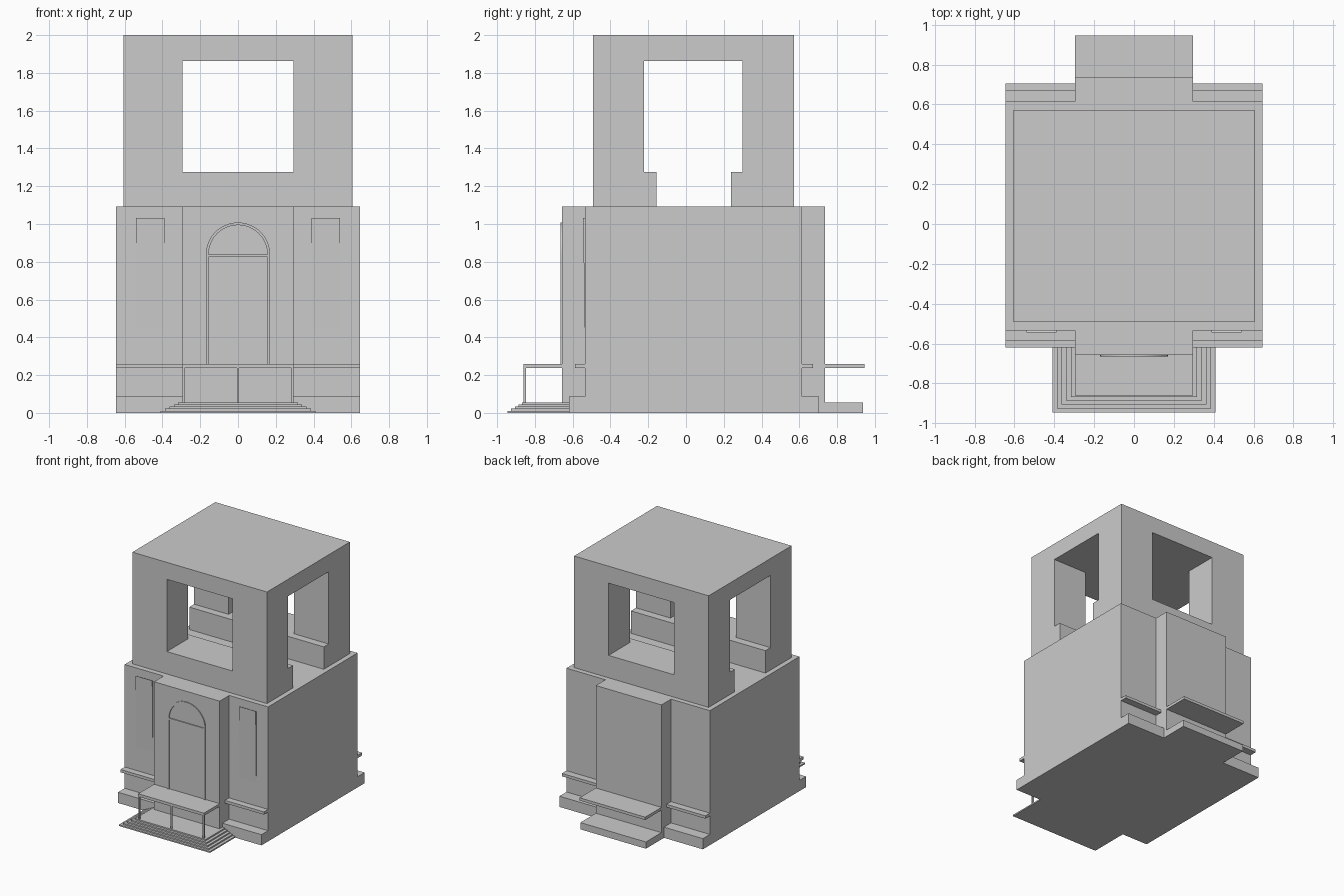
import bpy, bmesh, math
from mathutils import Vector

if "Cube" in bpy.data.objects:
    bpy.data.objects.remove(bpy.data.objects["Cube"])


def prism(name, pts, axis, lo, hi):
    """Extrude a 2D outline: axis 'x' takes (y, z), axis 'y' takes (x, z)."""
    bm = bmesh.new()
    if axis == 'x':
        verts = [bm.verts.new((lo, a, b)) for a, b in pts]
        step = Vector((hi - lo, 0, 0))
    else:
        verts = [bm.verts.new((a, lo, b)) for a, b in pts]
        step = Vector((0, hi - lo, 0))
    face = bm.faces.new(verts)
    ext = bmesh.ops.extrude_face_region(bm, geom=[face], use_keep_orig=True)
    moved = [g for g in ext['geom'] if isinstance(g, bmesh.types.BMVert)]
    bmesh.ops.translate(bm, vec=step, verts=moved)
    bmesh.ops.recalc_face_normals(bm, faces=bm.faces)
    mesh = bpy.data.meshes.new(name)
    bm.to_mesh(mesh)
    bm.free()
    obj = bpy.data.objects.new(name, mesh)
    bpy.context.collection.objects.link(obj)
    return obj


def box(name, x0, x1, y0, y1, z0, z1):
    return prism(name, [(x0, z0), (x1, z0), (x1, z1), (x0, z1)], 'y', y0, y1)


def cut(obj, cutter):
    mod = obj.modifiers.new("opening", 'BOOLEAN')
    mod.operation = 'DIFFERENCE'
    mod.solver = 'EXACT'
    mod.object = cutter
    cutter.hide_render = True
    cutter.hide_viewport = True
    cutter.display_type = 'WIRE'


FLOOR = 1.093     # top of the lower storey
BAY = 0.295       # half width of the central bay

# Lower storey: side profile with plinth and string course, front and back
front = [(-0.62, 0), (-0.62, 0.087), (-0.535, 0.087), (-0.535, 0.237),
         (-0.588, 0.237), (-0.588, 0.26), (-0.535, 0.26), (-0.535, FLOOR)]
back = [(0.614, FLOOR), (0.614, 0.26), (0.672, 0.26), (0.672, 0.237),
        (0.614, 0.237), (0.614, 0.087), (0.704, 0.087), (0.704, 0)]
prism("lower_storey", front + back, 'x', -0.645, 0.645)
box("central_bay", -BAY, BAY, -0.657, 0.737, 0, FLOOR)

# Upper storey: solid block with tunnels through both directions
upper = box("upper_storey", -0.605, 0.605, -0.492, 0.573, FLOOR, 2.0)
side_profile = [(-0.157, FLOOR - 0.05), (0.238, FLOOR - 0.05), (0.238, 1.275), (0.3, 1.275),
                (0.3, 1.862), (-0.222, 1.862), (-0.222, 1.275), (-0.157, 1.275)]
cut(upper, prism("side_opening_cutter", side_profile, 'x', -0.8, 0.8))
cut(upper, box("front_opening_cutter", -BAY, BAY, -0.8, 0.8, 1.275, 1.862))

# Back terrace slab and shelf
box("back_step", -BAY, BAY, 0.69, 0.936, 0, 0.055)
box("back_shelf", -BAY, BAY, 0.72, 0.945, 0.237, 0.26)

# Front steps, balcony slab and its thin posts
for i in range(5):
    hx = 0.409 - 0.023 * i
    box(f"front_step_{i + 1}", -hx, hx, -0.945 + 0.0195 * i, -0.615,
        0.011 * i, 0.011 * (i + 1))
box("front_balcony", -BAY, BAY, -0.86, -0.65, 0.237, 0.26)
for i, x in enumerate((-0.289, 0, 0.289)):
    box(f"balcony_post_{i + 1}", x - 0.006, x + 0.006, -0.859, -0.848, 0.05, 0.24)


# Arched door frame with transom bar
def arch(r):
    return [(r * math.cos(math.pi * k / 24), 0.838 + r * math.sin(math.pi * k / 24))
            for k in range(25)]


outer, inner = arch(0.17), arch(0.156)
outline = ([(0.17, 0.25)] + outer + [(-0.17, 0.25), (-0.156, 0.25)]
           + inner[::-1] + [(0.156, 0.25)])
prism("door_frame", outline, 'y', -0.665, -0.65)
box("door_transom", -0.158, 0.158, -0.665, -0.65, 0.825, 0.838)

# Leaning wall panels on both wings
for side, x0, x1 in (("left", -0.54, -0.39), ("right", 0.39, 0.54)):
    prism(f"wall_panel_{side}", [(-0.53, 0.45), (-0.536, 0.45), (-0.545, 1.033), (-0.53, 1.026)],
          'x', x0, x1)
